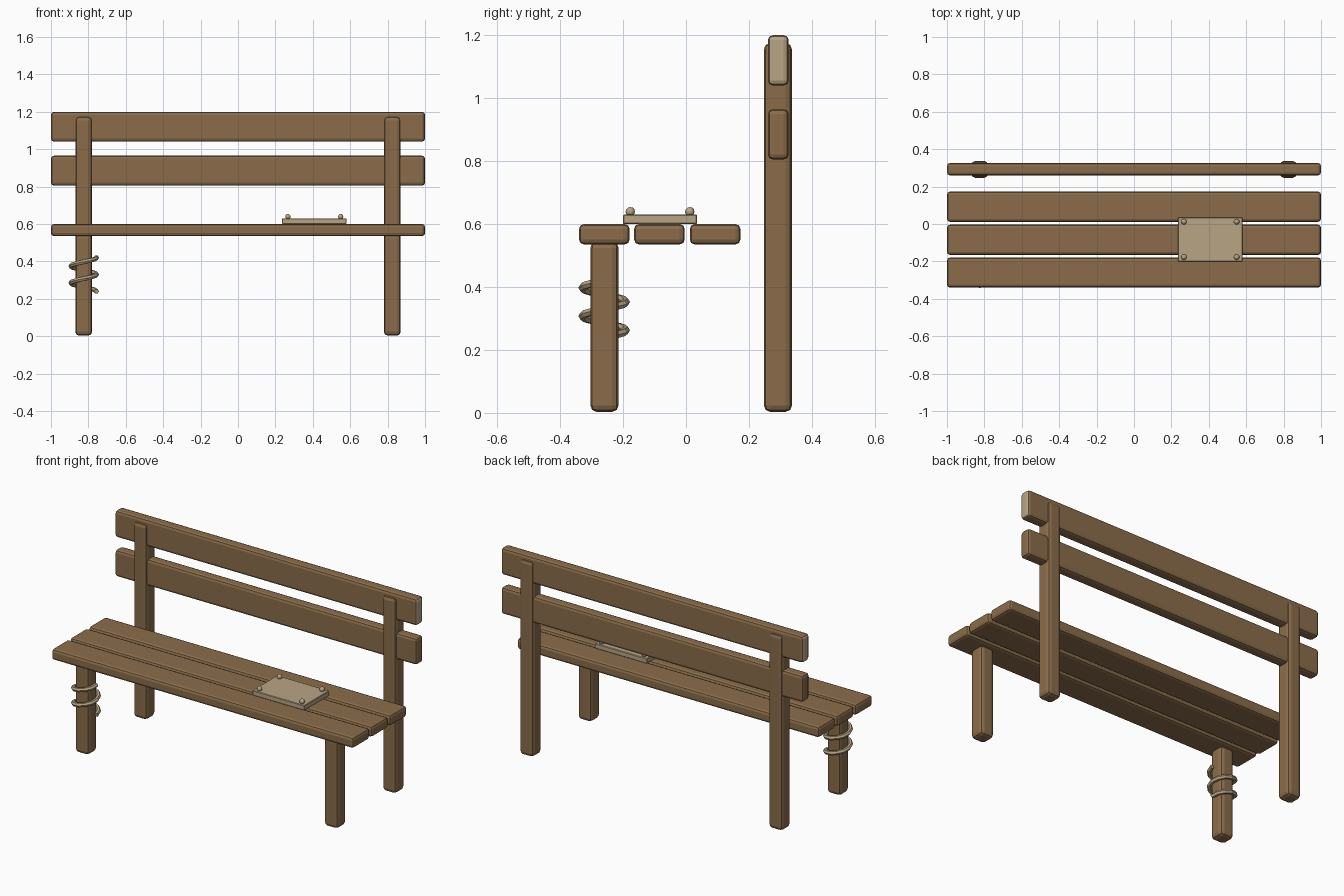
import bpy, bmesh, math
from mathutils import Vector

if "Cube" in bpy.data.objects:
    bpy.data.objects.remove(bpy.data.objects["Cube"])


def make_mat(name, rgb):
    m = bpy.data.materials.new(name)
    m.diffuse_color = (*rgb, 1)
    m.use_nodes = True
    m.node_tree.nodes["Principled BSDF"].inputs["Base Color"].default_value = m.diffuse_color
    return m


wood = make_mat("brown wood", (0.258, 0.152, 0.070))
tan = make_mat("pale tan", (0.485, 0.375, 0.235))


def finish(bm, name, mats):
    bmesh.ops.recalc_face_normals(bm, faces=bm.faces)
    me = bpy.data.meshes.new(name)
    bm.to_mesh(me)
    bm.free()
    for m in mats:
        me.materials.append(m)
    ob = bpy.data.objects.new(name, me)
    bpy.context.collection.objects.link(ob)
    return ob


def beam(name, x, y, z, mat, bevel, segments=2, end_mat=None):
    """Bevelled box spanning the given (min, max) ranges."""
    bm = bmesh.new()
    bmesh.ops.create_cube(bm, size=1)
    for v in bm.verts:
        v.co = Vector([(a + b) / 2 + c * (b - a)
                       for (a, b), c in zip((x, y, z), v.co)])
    bmesh.ops.bevel(bm, geom=bm.edges[:], offset=bevel, segments=segments,
                    profile=0.5, affect='EDGES')
    bm.normal_update()
    if end_mat:
        for f in bm.faces:
            f.material_index = int(abs(f.normal.x) > 0.6)
    return finish(bm, name, [mat, end_mat] if end_mat else [mat])


# Seat slats
for i, y in enumerate((-0.34, -0.165, 0.012)):
    beam(f"seat_slat_{i + 1}", (-1, 1), (y, y + 0.161), (0.535, 0.6), wood, 0.016)

# Back slats, the upper one with pale ends
beam("back_slat_lower", (-1, 1), (0.26, 0.326), (0.805, 0.965), wood, 0.016)
beam("back_slat_upper", (-1, 1), (0.26, 0.326), (1.04, 1.2), wood, 0.016, end_mat=tan)

# Front legs and tall back posts
for side, cx in (("left", -0.825), ("right", 0.825)):
    xr = (cx - 0.045, cx + 0.045)
    beam(f"front_leg_{side}", xr, (-0.304, -0.214), (0.003, 0.545), wood, 0.021)
    beam(f"back_post_{side}", xr, (0.247, 0.337), (0.003, 1.175), wood, 0.021)

# Patch plate on the seat with four rivets
beam("patch_plate", (0.235, 0.58), (-0.2, 0.035), (0.6, 0.63), tan, 0.003, 1)
for i, (x, y) in enumerate((x, y) for x in (0.267, 0.549) for y in (-0.177, 0.012)):
    bm = bmesh.new()
    bmesh.ops.create_uvsphere(bm, u_segments=10, v_segments=6, radius=0.015)
    bmesh.ops.translate(bm, verts=bm.verts, vec=(x, y, 0.639))
    rivet = finish(bm, f"rivet_{i + 1}", [tan])
    rivet.data.shade_smooth()

# Wire coil around the left front leg: two turns of a six-sided tube
TURNS, STEPS, SIDES, R, TUBE = 2, 12, 6, 0.069, 0.013
bm = bmesh.new()
rings = []
for i in range(TURNS * STEPS + 1):
    a = math.tau * i / STEPS
    out = Vector((math.cos(a), math.sin(a), 0))
    tangent = Vector((-math.sin(a) * R, math.cos(a) * R, 0.09 / math.tau)).normalized()
    up = out.cross(tangent)
    centre = Vector((-0.825, -0.26, 0.24 + 0.09 * i / STEPS)) + out * R
    rings.append([bm.verts.new(centre + TUBE * (out * math.cos(t) + up * math.sin(t)))
                  for t in (math.tau * k / SIDES for k in range(SIDES))])
for r, s in zip(rings, rings[1:]):
    for k in range(SIDES):
        n = (k + 1) % SIDES
        bm.faces.new((r[k], r[n], s[n], s[k]))
bm.faces.new(rings[0])
bm.faces.new(rings[-1])
coil = finish(bm, "wire_coil", [tan])
